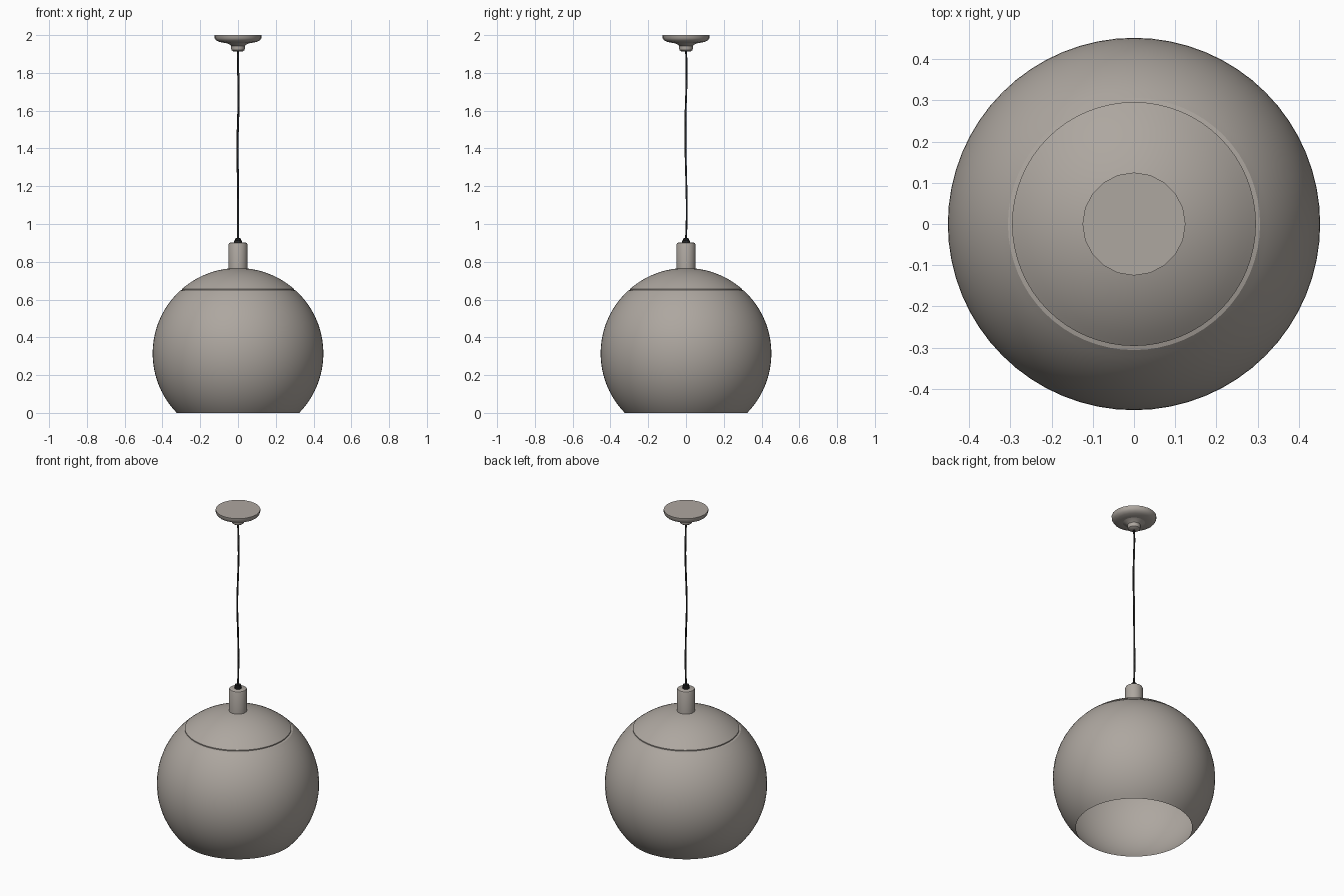
import bpy, bmesh, math

if "Cube" in bpy.data.objects:
    bpy.data.objects.remove(bpy.data.objects["Cube"])


def material(name, rgb):
    m = bpy.data.materials.new(name)
    m.diffuse_color = (*rgb, 1)
    m.use_nodes = True
    m.node_tree.nodes["Principled BSDF"].inputs["Base Color"].default_value = m.diffuse_color
    return m


GREY = material("warm_grey", (0.42, 0.385, 0.35))
BLACK = material("cord_black", (0.02, 0.02, 0.02))


def finish(ob, mat, angle=35):
    ob.data.materials.append(mat)
    bpy.ops.object.select_all(action='DESELECT')
    ob.select_set(True)
    bpy.context.view_layer.objects.active = ob
    bpy.ops.object.shade_smooth_by_angle(angle=math.radians(angle))


def lathe(name, profile, mat, sides, angle=35):
    """Spin an (r, z) profile, listed bottom to top, about z."""
    bm = bmesh.new()
    rings = []
    for r, z in profile:
        if r < 1e-5:
            rings.append([bm.verts.new((0, 0, z))] * sides)
        else:
            rings.append([bm.verts.new((r * math.cos(2 * math.pi * i / sides),
                                        r * math.sin(2 * math.pi * i / sides), z))
                          for i in range(sides)])
    for a, b in zip(rings, rings[1:]):
        for i in range(sides):
            j = (i + 1) % sides
            quad = list(dict.fromkeys((a[i], a[j], b[j], b[i])))
            bm.faces.new(quad)
    me = bpy.data.meshes.new(name)
    bm.to_mesh(me)
    bm.free()
    ob = bpy.data.objects.new(name, me)
    bpy.context.collection.objects.link(ob)
    finish(ob, mat, angle)
    return ob


# Globe shade, open at the bottom, with a seam near the top
R, ZC = 0.452, 0.315


def arc(a0, a1, n):
    return [(R * math.cos(a), ZC + R * math.sin(a))
            for a in (a0 + (a1 - a0) * k / n for k in range(n + 1))]


low = -math.asin(ZC / R)
seam = math.asin((0.648 - ZC) / R)
lathe("globe_shade", arc(low, seam, 30), GREY, 64)

# Domed cap whose edge rolls down into the seam
cap = [(0.306, 0.648), (0.296, 0.651), (0.296, 0.657)]
cap += arc(math.asin((0.668 - ZC) / R), math.pi / 2, 12)
cap[-1] = (0, ZC + R)
lathe("shade_cap", cap, GREY, 64, 50)

# Socket sleeve and cord grip
lathe("socket_sleeve", [(0.05, 0.76), (0.05, 0.892), (0.047, 0.899),
                        (0.041, 0.902), (0, 0.902)], GREY, 32)
lathe("cord_grip", [(0.021, 0.90), (0.021, 0.912), (0.016, 0.914),
                    (0.016, 0.924), (0, 0.926)], BLACK, 16)

# Ceiling canopy with its hub
lathe("ceiling_canopy", [(0, 1.957), (0.045, 1.957), (0.075, 1.959), (0.1, 1.964),
                         (0.116, 1.972), (0.124, 1.984), (0.125, 2.0),
                         (0, 2.0)], GREY, 20)
lathe("canopy_hub", [(0, 1.912), (0.022, 1.912), (0.034, 1.92), (0.036, 1.928),
                     (0.036, 1.943), (0.045, 1.95), (0.062, 1.958)], GREY, 20)

# Slightly wavy hanging cord
cu = bpy.data.curves.new("cord", 'CURVE')
cu.dimensions = '3D'
cu.bevel_depth = 0.0055
cu.bevel_resolution = 1
cu.resolution_u = 4
path = [(0, 0, 0.92), (0, 0.004, 1.05), (0, 0.002, 1.2), (-0.003, -0.003, 1.42),
        (0.002, -0.002, 1.6), (0.003, 0.002, 1.72), (0, 0.003, 1.85), (0, 0, 1.915)]
sp = cu.splines.new('BEZIER')
sp.bezier_points.add(len(path) - 1)
for p, co in zip(sp.bezier_points, path):
    p.co = co
    p.handle_left_type = p.handle_right_type = 'AUTO'
cord = bpy.data.objects.new("cord", cu)
bpy.context.collection.objects.link(cord)
bpy.ops.object.select_all(action='DESELECT')
cord.select_set(True)
bpy.context.view_layer.objects.active = cord
bpy.ops.object.convert(target='MESH')
finish(bpy.context.view_layer.objects.active, BLACK, 60)
